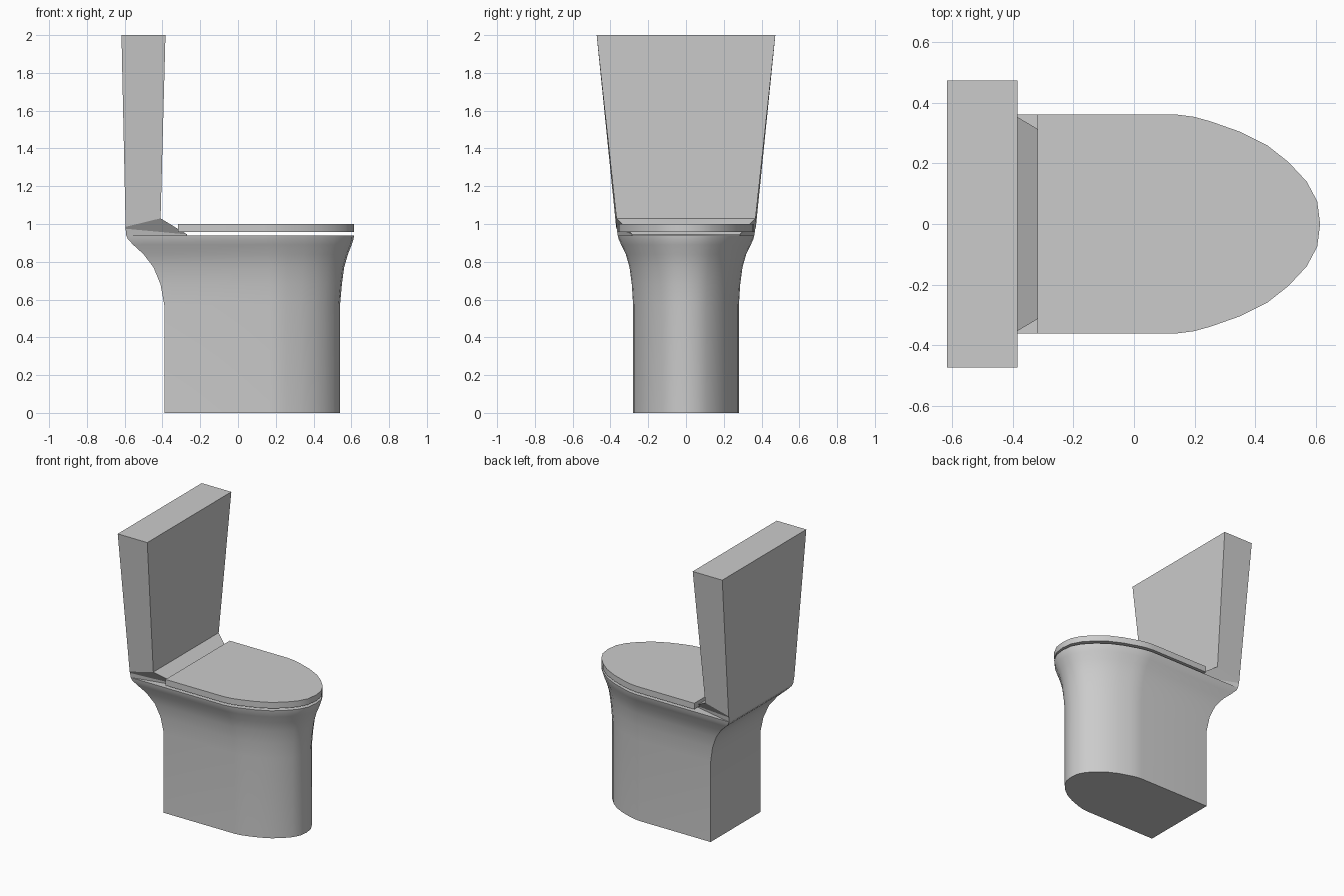
import bpy, bmesh, math

if "Cube" in bpy.data.objects:
    bpy.data.objects.remove(bpy.data.objects["Cube"])

# Normalised nose curve: forward distance, half width
NOSE = [(0, 1), (.12, .98), (.232, .94), (.443, .843), (.633, .718), (.78, .566),
        (.907, .387), (.98, .207), (1, 0)]


def d_ring(xb, xs, xf, w, z):
    """D-shaped outline: square back, straight sides, rounded nose."""
    half = [(xs + u * (xf - xs), v * w) for u, v in NOSE]
    right = [(x, -y, z) for x, y in half]
    left = [(x, y, z) for x, y in reversed(half[:-1])]
    return [(xb, -w, z)] + right + left + [(xb, w, z)]


def loft(name, rings, angle):
    """Skin a stack of matching rings and cap both ends."""
    bm = bmesh.new()
    vs = [[bm.verts.new(p) for p in r] for r in rings]
    n = len(rings[0])
    for a, b in zip(vs, vs[1:]):
        for i in range(n):
            j = (i + 1) % n
            bm.faces.new((a[i], a[j], b[j], b[i]))
    bm.faces.new(vs[0][::-1])
    bm.faces.new(vs[-1])
    bmesh.ops.recalc_face_normals(bm, faces=bm.faces)
    me = bpy.data.meshes.new(name)
    bm.to_mesh(me)
    bm.free()
    ob = bpy.data.objects.new(name, me)
    bpy.context.collection.objects.link(ob)
    bpy.ops.object.select_all(action='DESELECT')
    ob.select_set(True)
    bpy.context.view_layer.objects.active = ob
    bpy.ops.object.shade_smooth_by_angle(angle=math.radians(angle))
    return ob


# Pedestal and bowl: straight foot flaring to the rim
sections = [  # back x, straight end x, nose x, half width, z
    (-.39, .17, .54, .28, 0), (-.39, .17, .54, .28, .57),
    (-.41, .17, .55, .287, .68), (-.447, .165, .562, .299, .77),
    (-.50, .16, .582, .319, .84), (-.555, .15, .602, .343, .89),
    (-.583, .14, .612, .357, .92), (-.592, .14, .614, .361, .94)]
loft("bowl_body", [d_ring(*s) for s in sections], 40)

# Closed lid floating just above the rim
loft("lid", [d_ring(-.318, .14, .614, .361, z) for z in (.957, 1.0)], 40)


def tank_ring(xb, yb, zb, xf, yf, zf):
    return [(xb, -yb, zb), (xf, -yf, zf), (xf, yf, zf), (xb, yb, zb)]


# Cistern: sloping foot, then flared box
loft("tank", [
    tank_ring(-.592, .361, .938, -.27, .285, .938),
    tank_ring(-.595, .367, .975, -.27, .285, .945),
    tank_ring(-.595, .37, .985, -.41, .368, 1.03),
    tank_ring(-.617, .473, 2.0, -.384, .473, 2.0)], 20)
